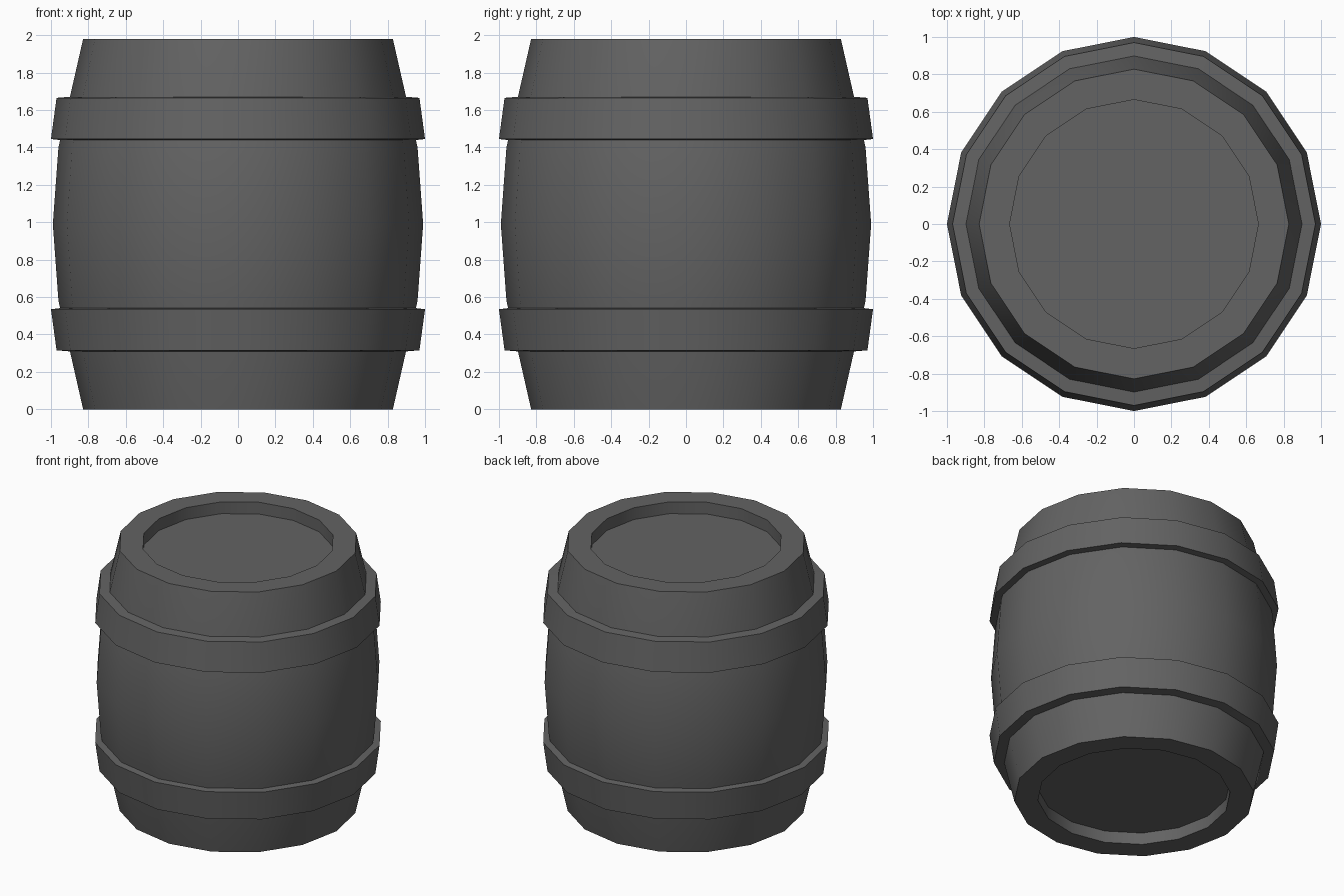
import bpy, bmesh, math

SIDES = 16
HEIGHT = 1.98

cube = bpy.data.objects.get("Cube")
if cube:
    bpy.data.objects.remove(cube, do_unlink=True)

grey = bpy.data.materials.new("dark_grey")
grey.use_nodes = True
colour = (0.125, 0.125, 0.125, 1)
grey.diffuse_color = colour
bsdf = next(n for n in grey.node_tree.nodes if n.type == 'BSDF_PRINCIPLED')
bsdf.inputs["Base Color"].default_value = colour


def lathe(name, profile, closed):
    """Revolve (radius, z) points; an open profile gets flat end discs."""
    bm = bmesh.new()
    rings = []
    for r, z in profile:
        angles = [2 * math.pi * i / SIDES for i in range(SIDES)]
        rings.append([bm.verts.new((r * math.cos(a), r * math.sin(a), z)) for a in angles])
    pairs = list(zip(rings, rings[1:]))
    if closed:
        pairs.append((rings[-1], rings[0]))
    else:
        bm.faces.new(rings[0])
        bm.faces.new(rings[-1])
    for low, high in pairs:
        for i in range(SIDES):
            j = (i + 1) % SIDES
            bm.faces.new((low[i], low[j], high[j], high[i]))
    bmesh.ops.recalc_face_normals(bm, faces=bm.faces)
    mesh = bpy.data.meshes.new(name)
    bm.to_mesh(mesh)
    bm.free()
    mesh.materials.append(grey)
    obj = bpy.data.objects.new(name, mesh)
    bpy.context.collection.objects.link(obj)
    bpy.ops.object.select_all(action='DESELECT')
    obj.select_set(True)
    bpy.context.view_layer.objects.active = obj
    bpy.ops.object.shade_smooth_by_angle(angle=math.radians(30))
    return obj


def flip(profile):
    return [(r, HEIGHT - z) for r, z in reversed(profile)]


# Bulging body with a recessed lid at each end
lower = [(0.665, 0.09), (0.665, 0), (0.828, 0), (0.96, 0.58)]
lathe("barrel_body", lower + [(0.99, HEIGHT / 2)] + flip(lower), False)

# Flared hoops, mirrored about the middle
hoop = [(0.88, 0.308), (0.97, 0.315), (1.0, 0.535), (0.93, 0.543)]
lathe("lower_hoop", hoop, True)
lathe("upper_hoop", flip(hoop), True)
